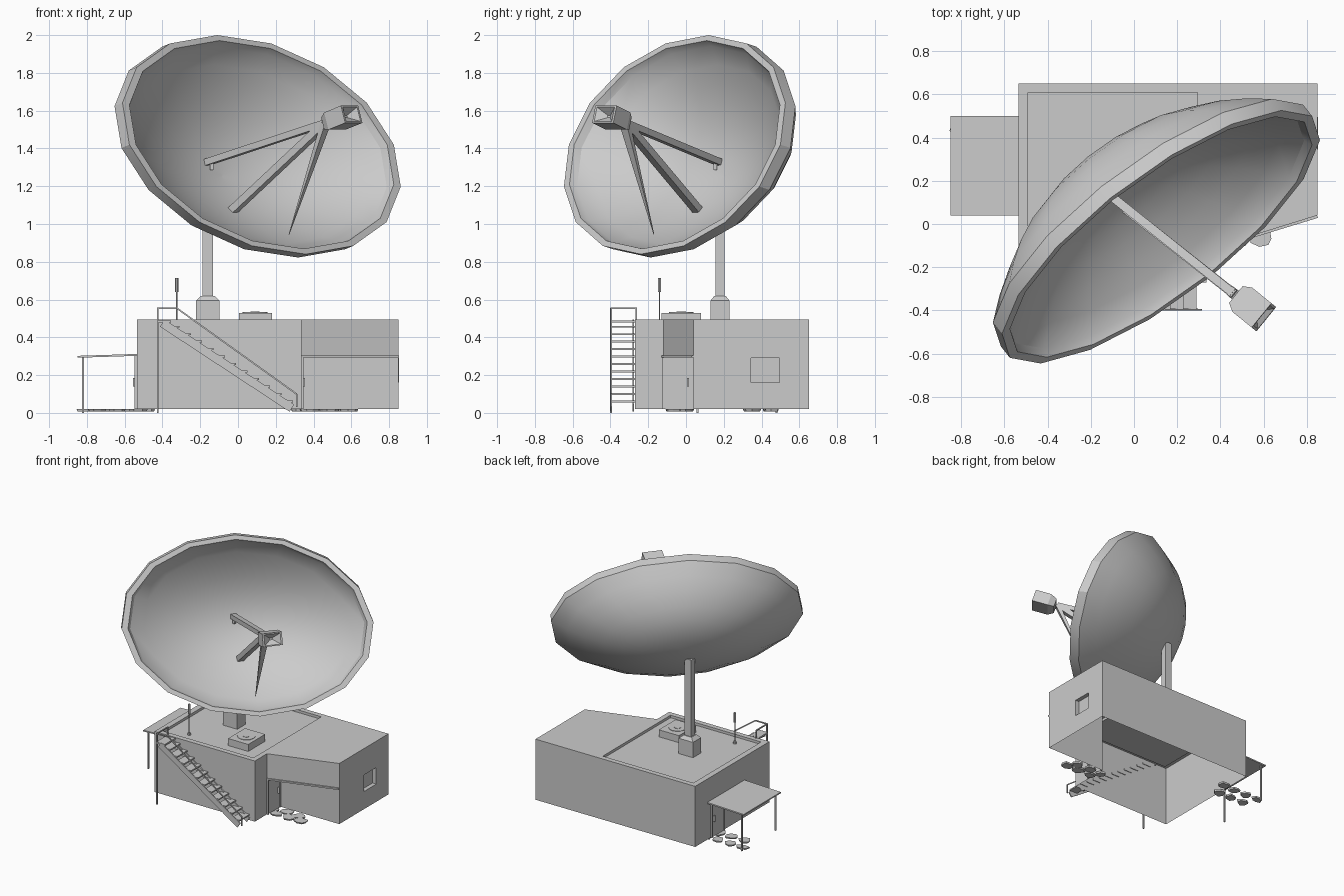
import bpy, math, random
from math import cos, sin, pi
from mathutils import Vector as V

if "Cube" in bpy.data.objects:
    bpy.data.objects.remove(bpy.data.objects["Cube"])

random.seed(4)

def mesh(name, verts, faces, smooth=None):
    me = bpy.data.meshes.new(name)
    me.from_pydata([tuple(v) for v in verts], [], faces)
    me.update()
    ob = bpy.data.objects.new(name, me)
    bpy.context.collection.objects.link(ob)
    if smooth:
        bpy.context.view_layer.objects.active = ob
        ob.select_set(True)
        bpy.ops.object.shade_smooth_by_angle(angle=math.radians(smooth))
        ob.select_set(False)
    return ob

def loft(name, rings, smooth=None, caps=True):
    """Skin a list of equally sized vertex rings."""
    n = len(rings[0])
    verts = [p for r in rings for p in r]
    faces = [(i*n+j, i*n+(j+1) % n, (i+1)*n+(j+1) % n, (i+1)*n+j)
             for i in range(len(rings)-1) for j in range(n)]
    if caps:
        faces += [tuple(range(n))[::-1], tuple(range(len(verts)-n, len(verts)))]
    return mesh(name, verts, faces, smooth)

def rect(x0, x1, y0, y1, z):
    return [V((x0, y0, z)), V((x1, y0, z)), V((x1, y1, z)), V((x0, y1, z))]

def box(name, x0, x1, y0, y1, z0, z1):
    return loft(name, [rect(x0, x1, y0, y1, z0), rect(x0, x1, y0, y1, z1)])

def square(c, d, w, h):
    """Rectangle around c, across direction d."""
    up = V((0, 0, 1)) if abs(d.z) < .95 else V((0, 1, 0))
    s = d.cross(up).normalized()
    t = s.cross(d).normalized()
    return [c + s*a*w/2 + t*b*h/2 for a, b in ((-1, -1), (1, -1), (1, 1), (-1, 1))]

def beam(name, a, b, w, h=None, taper=1):
    a, b, h = V(a), V(b), h or w
    d = (b - a).normalized()
    return loft(name, [square(a, d, w, h), square(b, d, w*taper, h*taper)])

def disc(name, c, r, z0, z1, n=12):
    ring = lambda z: [V((c[0]+r*cos(2*pi*i/n), c[1]+r*sin(2*pi*i/n), z)) for i in range(n)]
    return loft(name, [ring(z0), ring(z1)], 30)

# Building shell, open underneath
Z0, Z1 = .02, .495
plan = [(-.535, -.27), (.335, -.27), (.335, .04), (.85, .04), (.85, .65), (-.535, .65)]
walls = [V((x, y, z)) for z in (Z0, Z1) for x, y in plan]
mesh("building_walls", walls, [(i, (i+1) % 6, (i+1) % 6+6, i+6) for i in range(6) if i != 3])

# Main roof with raised edge, and wing roof
loft("main_roof", [rect(-.535, .335, -.27, .65, Z1), rect(-.49, .295, -.23, .61, Z1),
                   rect(-.49, .295, -.23, .61, Z1-.02)][::-1], caps=False)
mesh("main_roof_deck", rect(-.49, .295, -.23, .61, Z1-.02), [(0, 1, 2, 3)])
mesh("wing_roof", [(.335, .04, Z1), (.85, .04, Z1), (.85, .65, Z1), (.335, .65, Z1)], [(0, 1, 2, 3)])

# Slanted overhang over the front door
tri = [(.335, -.12), (.85, .04), (.335, .04)]
loft("wing_overhang", [[V((x, y, z)) for x, y in tri] for z in (.3, Z1)])
beam("overhang_trim", (.335, -.123, .298), (.85, .034, .298), .012)

# Wing end wall with recessed window
def yz(x, y0, y1, z0, z1):
    return [V((x, y0, z0)), V((x, y1, z0)), V((x, y1, z1)), V((x, y0, z1))]
loft("window_wall", [yz(.85, .04, .65, Z0, Z1), yz(.85, .34, .5, .155, .295),
                     yz(.815, .34, .5, .155, .295)], caps=False)
mesh("window_glass", yz(.815, .34, .5, .155, .295), [(0, 1, 2, 3)])
loft("window_frame", [yz(.852, .335, .505, .15, .3), yz(.852, .345, .495, .16, .29),
                      yz(.82, .345, .495, .16, .29)], caps=False)

# Doors
for name, x, s, y0 in (("front_door", .335, 1, -.12), ("side_door", -.535, -1, .3)):
    y1 = y0 + .155
    xs = sorted((x, x + s*.005))
    box(name, *xs, y0, y1, .02, .297)
    xs = sorted((x, x + s*.012))
    for part, r in (("left", (y0-.004, y0+.006, .02, .3)), ("right", (y1-.006, y1+.004, .02, .3)),
                    ("top", (y0, y1, .29, .3))):
        box(name + "_frame_" + part, *xs, *r)
    xs = sorted((x, x + s*.02))
    box(name + "_handle", *xs, y1-.03, y1-.02, .14, .185)

# Awning on two posts
loft("awning", [[V((-.85, .04, z)), V((-.535, .04, z+.01)), V((-.535, .5, z+.01)), V((-.85, .5, z))]
                for z in (.292, .302)])
for y in (.06, .48):
    beam("awning_post", (-.82, y, 0), (-.82, y, .297), .01)

# Stepping stones
def stones(n, x0, x1, y0, y1):
    for i in range(n):
        cx = x0 + (x1-x0)*(i+.5)/n
        cy = y0 + (y1-y0)*(.25 if i % 2 else .75)
        rad = [random.uniform(.036, .062) for _ in range(7)]
        ring = lambda z, k: [V((cx+k*r*cos(2*pi*j/7), cy+k*.8*r*sin(2*pi*j/7), z))
                             for j, r in enumerate(rad)]
        loft("stepping_stone", [ring(.008, .9), ring(.02, 1)])
stones(6, .29, .62, -.1, .03)
stones(7, -.83, -.46, .3, .5)

# Outside staircase with landing and handrail
for y in (-.395, -.28):
    beam("stair_stringer", (-.40, y, .475), (.285, y, .025), .008, .045)
for i in range(11):
    x, z = -.345 + i*.06, .455 - i*.0395
    box("stair_tread", x-.035, x+.035, -.395, -.265, z-.004, z+.006)
box("stair_landing", -.43, -.355, -.4, -.27, .478, .49)
rail = [(-.425, -.397, .555), (-.325, -.397, .555), (.31, -.397, .1), (.31, -.397, .03)]
for a, b in zip(rail, rail[1:]):
    beam("handrail", a, b, .008)
beam("landing_rail", (-.425, -.4, .555), (-.425, -.26, .555), .008)
beam("landing_post", (-.425, -.397, 0), (-.425, -.397, .555), .009)
beam("wall_post", (-.425, -.263, .48), (-.425, -.263, .555), .008)

# Roof equipment
box("air_unit", .005, .18, -.13, .08, .475, .53)
disc("air_unit_fan_ring", (.09, -.025), .065, .528, .533)
disc("air_unit_fan_hub", (.09, -.025), .025, .532, .536)
disc("aerial_base", (-.325, -.14), .014, .475, .49, 8)
disc("aerial_rod", (-.325, -.14), .004, .48, .66, 6)
disc("aerial_tip", (-.325, -.14), .009, .64, .715, 6)

# Mast
def mrect(a, b, z):
    return rect(-.16-a, -.16+a, .18-b, .18+b, z)
loft("mast_foot", [mrect(.062, .05, .475), mrect(.062, .05, .595), mrect(.035, .03, .62)])
loft("mast", [mrect(.028, .024, .6), mrect(.028, .024, 1.22)])

# Elliptical offset dish: closed profile carried around the skewed rim axes;
# the back leans along M, the inside follows the rim normal
C, U, W = V((.125, -.06, 1.42)), V((.70, .56, 0)), V((-.235, .18, .58))
N = U.cross(W).normalized()
M = V((-.6, .76, -.25)).normalized()
STEPS = [.001, .15, .3, .45, .6, .75, .88, 1]
profile = [(r, M*(.445-.375*r**2.3)) for r in STEPS]
profile += [(1, N*0), (.95, N*0)]
profile += [(.93*r, -N*(.04+.335*(1-r*r))) for r in STEPS[::-1]]
loft("dish", [[C + (U*cos(2*pi*k/16) + W*sin(2*pi*k/16))*r + off for k in range(16)]
              for r, off in profile], 28)

# Feed arms
hub = V((.465, -.325, 1.535))
beam("upper_feed_arm", hub, (-.17, .18, 1.325), .04, .035)
beam("feed_arm_hook", (-.14, .155, 1.325), (-.14, .155, 1.285), .018)
beam("middle_feed_arm", hub, (-.03, .065, 1.07), .045, .04)
beam("lower_feed_arm", hub, (.27, -.17, .945), .05, .03, taper=.06)

# Feed horn with recessed mouth
axis = V((.74, -.6, .3)).normalized()
fc = V((.55, -.39, 1.56))
loft("feed_horn", [square(fc + axis*t, axis, w, w*.66) for t, w in
                   ((-.095, .1), (-.05, .145), (.07, .145), (.07, .12), (.03, .02))])
